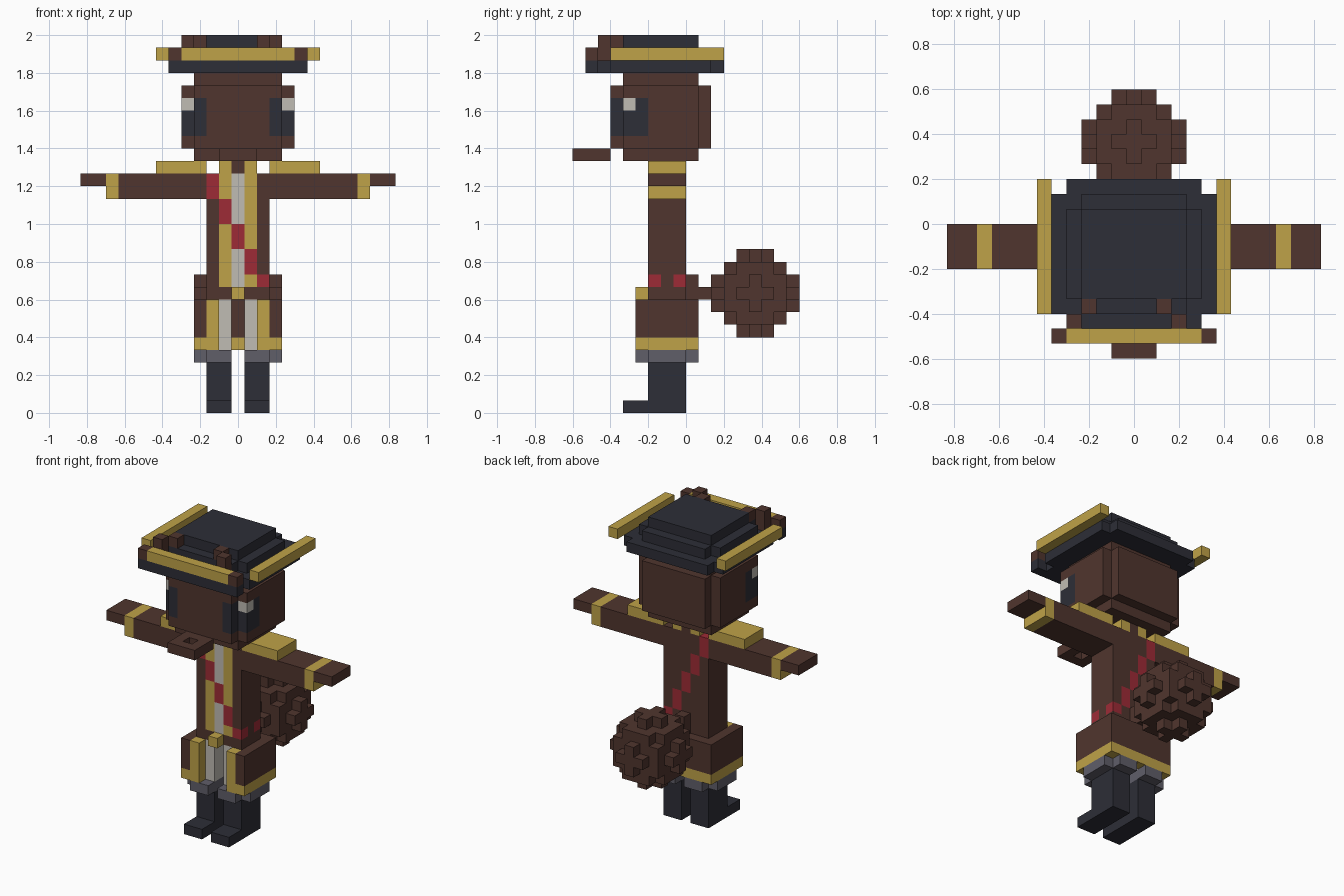
import bpy, bmesh, math
from mathutils import Vector

if "Cube" in bpy.data.objects:
    bpy.data.objects.remove(bpy.data.objects["Cube"])

UNIT = 1 / 15  # edge of one block


def linear(hexcode):
    vals = [int(hexcode[i:i + 2], 16) / 255 for i in (0, 2, 4)]
    return [v / 12.92 if v < 0.04 else ((v + 0.055) / 1.055) ** 2.4 for v in vals] + [1]


def material(name, hexcode):
    mat = bpy.data.materials.new(name)
    mat.use_nodes = True
    mat.diffuse_color = linear(hexcode)
    bsdf = mat.node_tree.nodes["Principled BSDF"]
    bsdf.inputs["Base Color"].default_value = linear(hexcode)
    bsdf.inputs["Roughness"].default_value = 0.9
    return mat


BROWN = material("brown", "50352E")
GOLD = material("gold", "BFA248")
DARK = material("charcoal", "2D2E37")
WHITE = material("off_white", "C0BCB4")
RED = material("red", "9E2B36")
GREY = material("grey", "605E69")


def fill(cells, mat, x, y, z, mirror=False):
    """Fill inclusive block ranges with a material; None carves them away."""
    for i in range(x[0], x[1] + 1):
        for j in range(y[0], y[1] + 1):
            for k in range(z[0], z[1] + 1):
                for c in ((i, j, k), (-i, j, k)) if mirror else ((i, j, k),):
                    if mat:
                        cells[c] = mat
                    else:
                        cells.pop(c, None)


def build(name, cells):
    """Turn filled blocks into one mesh of exposed, merged faces."""
    mats = list(dict.fromkeys(cells.values()))
    bm = bmesh.new()
    corners = {}
    for cell, mat in cells.items():
        centre = Vector(cell)
        for axis in range(3):
            for sign in (-1, 1):
                n = Vector((0, 0, 0))
                n[axis] = sign
                if tuple(int(v) for v in centre + n) in cells:
                    continue
                u = Vector((0, 0, 0))
                u[(axis + 1) % 3] = 1
                w = n.cross(u)
                ring = []
                for a, b in ((-1, -1), (1, -1), (1, 1), (-1, 1)):
                    p = centre + (n + a * u + b * w) / 2
                    key = tuple(round(v * 2) for v in p)
                    if key not in corners:
                        corners[key] = bm.verts.new((p + Vector((0, 0.5, 0.5))) * UNIT)
                    ring.append(corners[key])
                bm.faces.new(ring).material_index = mats.index(mat)
    bmesh.ops.dissolve_limit(bm, angle_limit=math.radians(1), verts=bm.verts,
                             edges=bm.edges, delimit={'MATERIAL'})
    mesh = bpy.data.meshes.new(name)
    bm.to_mesh(mesh)
    bm.free()
    for mat in mats:
        mesh.materials.append(mat)
    bpy.context.collection.objects.link(bpy.data.objects.new(name, mesh))


# Boots with toes and grey cuffs, then trousers
for side, xs, outer in (("left", (1, 2), (1, 3)), ("right", (-2, -1), (-3, -1))):
    boot = {}
    fill(boot, DARK, xs, (-3, -1), (0, 3))
    fill(boot, DARK, xs, (-5, -4), (0, 0))
    fill(boot, GREY, xs, (-4, 0), (4, 4))
    fill(boot, GREY, outer, (-3, -1), (4, 4))
    build(side + "_boot", boot)
    trouser = {}
    fill(trouser, WHITE, xs, (-3, -1), (5, 8))
    build(side + "_trouser_leg", trouser)

# Coat skirt, open at the front with gold trim
coat = {}
fill(coat, BROWN, (-3, 3), (-4, 0), (5, 8))
fill(coat, GOLD, (-3, 3), (-4, 0), (5, 5))
fill(coat, GOLD, (2, 2), (-4, -4), (5, 8), True)
fill(coat, None, (-2, 2), (-3, -1), (5, 8))
fill(coat, None, (-1, 1), (-4, -4), (5, 8))
build("coat_skirt", coat)

# Torso with shirt, lapels and a sash crossing front and back
torso = {}
fill(torso, BROWN, (-2, 2), (-3, -1), (9, 18))
fill(torso, GOLD, (1, 1), (-3, -3), (10, 18), True)
fill(torso, WHITE, (0, 0), (-3, -3), (10, 18))
for step in range(5):
    low = 17 - 2 * step
    for y in (-3, -1):
        fill(torso, RED, (step - 2, step - 2), (y, y), (max(low, 10), low + 1))
build("torso", torso)

buckle = {}
fill(buckle, GOLD, (0, 0), (-4, -4), (9, 9))
build("belt_buckle", buckle)

# Neck and collar
neck = {}
fill(neck, BROWN, (0, 0), (-3, -1), (19, 19))
fill(neck, GOLD, (1, 1), (-3, -1), (19, 19), True)
build("neck_collar", neck)

# Arms, cuffs, hands and shoulder pads
for side, s in (("left", 1), ("right", -1)):
    def span(a, b):
        return tuple(sorted((a * s, b * s)))
    arm = {}
    fill(arm, BROWN, span(3, 9), (-3, -1), (17, 18))
    fill(arm, GOLD, span(10, 10), (-3, -1), (17, 18))
    fill(arm, BROWN, span(11, 12), (-3, -1), (18, 18))
    build(side + "_arm", arm)
    pad = {}
    fill(pad, GOLD, span(3, 6), (-3, -1), (19, 19))
    build(side + "_shoulder_pad", pad)

# Head: stepped box with wrapped eyes
head = {}
fill(head, BROWN, (-4, 4), (-5, 0), (21, 25))
fill(head, BROWN, (-3, 3), (-6, 1), (21, 25))
fill(head, BROWN, (-3, 3), (-5, 0), (20, 26))
fill(head, DARK, (3, 3), (-6, -6), (22, 24), True)
fill(head, DARK, (4, 4), (-5, -4), (22, 24), True)
fill(head, WHITE, (4, 4), (-5, -5), (24, 24), True)
build("head", head)

# Flat open jaw in front of the head
jaw = {}
fill(jaw, BROWN, (-1, 1), (-9, -7), (20, 20))
fill(jaw, None, (0, 0), (-8, -8), (20, 20))
build("jaw", jaw)

# Hat: brim, stepped crown, gold edging, small horns
hat = {}
fill(hat, DARK, (-5, 5), (-6, 1), (27, 27))
fill(hat, DARK, (-4, 4), (-8, 2), (27, 27))
fill(hat, DARK, (-5, 5), (-8, -8), (27, 27))
fill(hat, DARK, (-4, 4), (-5, 0), (28, 28))
fill(hat, DARK, (-3, 3), (-6, 1), (28, 28))
fill(hat, DARK, (-3, 3), (-5, 0), (29, 29))
build("hat", hat)

edging = {}
fill(edging, GOLD, (-4, 4), (-8, -8), (28, 28))
fill(edging, BROWN, (5, 5), (-8, -8), (28, 28), True)
fill(edging, GOLD, (6, 6), (-6, 2), (28, 28), True)
build("hat_edging", edging)

horns = {}
for x, y in ((-3, -6), (-4, -7), (2, -6), (3, -7)):
    fill(horns, BROWN, (x, x), (y, y), (28 if y < -6 else 29, 29))
build("hat_horns", horns)

# Tail: short stem and a round ball
tail = {}
fill(tail, BROWN, (0, 0), (0, 0), (9, 10))
fill(tail, BROWN, (0, 0), (1, 1), (9, 9))
reach = range(-3, 4)
for a in reach:
    for b in reach:
        for c in reach:
            if a * a + b * b + c * c <= 10:
                tail[(a, b + 5, c + 9)] = BROWN
build("tail", tail)
